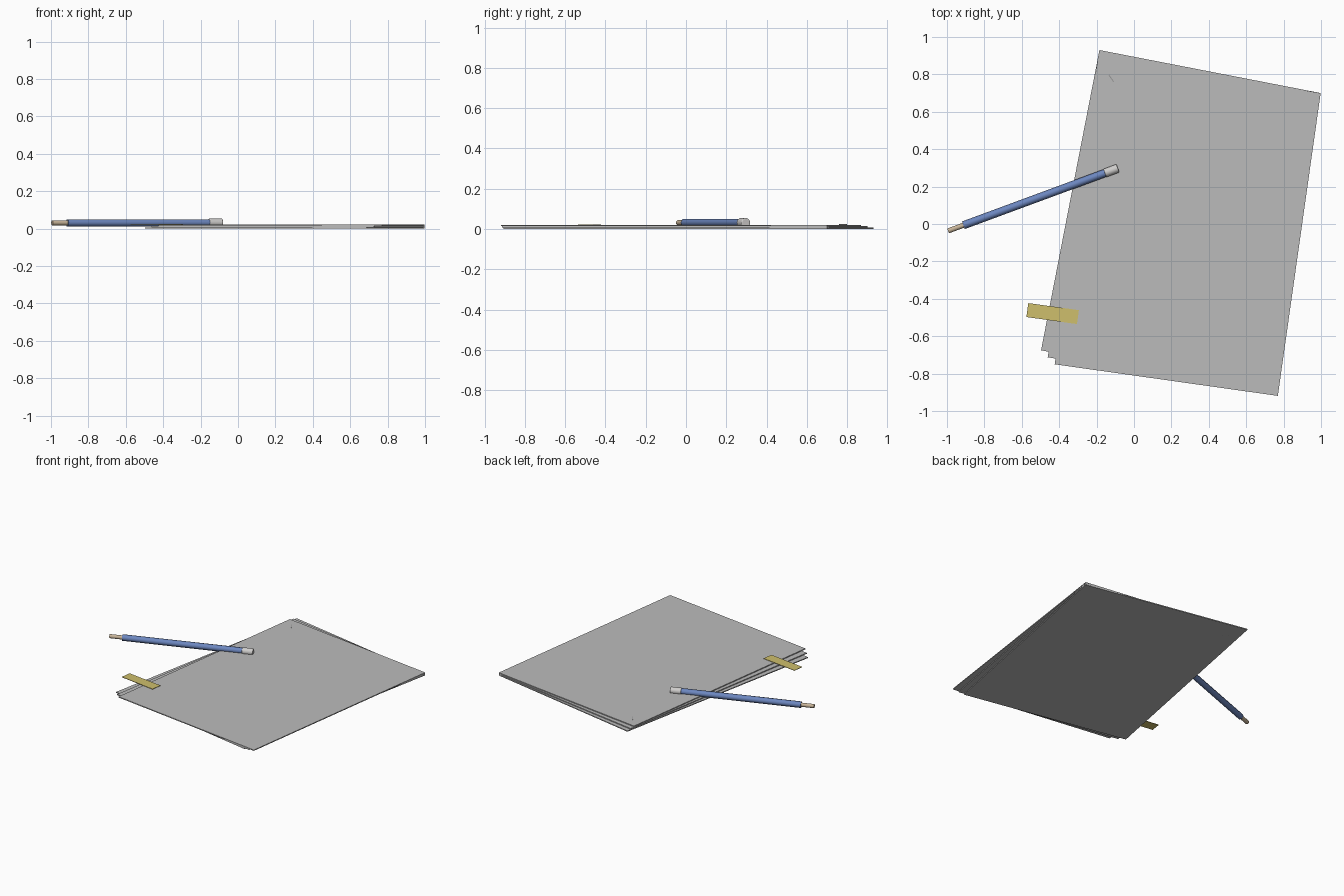
import bpy
from math import radians, pi
from mathutils import Matrix, Vector

cube = bpy.data.objects.get("Cube")
if cube:
    bpy.data.objects.remove(cube, do_unlink=True)


def material(name, rgb):
    m = bpy.data.materials.new(name)
    m.use_nodes = True
    m.diffuse_color = (*rgb, 1)
    m.node_tree.nodes["Principled BSDF"].inputs["Base Color"].default_value = (*rgb, 1)
    return m


paper = material("paper grey", (0.5, 0.5, 0.5))
steel = material("staple steel", (0.3, 0.3, 0.3))
yellow = material("tape yellow", (0.62, 0.52, 0.15))
blue = material("pencil blue", (0.15, 0.24, 0.52))
wood = material("bare wood", (0.58, 0.46, 0.32))
rubber = material("eraser grey", (0.62, 0.61, 0.6))


def box(name, size, centre, angle, mat):
    """Box turned about its own vertical axis."""
    bpy.ops.mesh.primitive_cube_add(size=1)
    ob = bpy.context.object
    ob.name = name
    ob.data.transform(Matrix.Diagonal((*size, 1)))
    ob.data.materials.append(mat)
    ob.location = centre
    ob.rotation_euler.z = angle
    return ob


# Three sheets fanned about their shared far corner
WIDTH, HEIGHT, THICK = 1.205, 1.635, 0.0072
corner = Vector((0.998, 0.70, 0))
for i, turn in enumerate((-11.0, -9.55, -8.05)):
    a = radians(turn)
    centre = corner + Matrix.Rotation(a, 3, "Z") @ Vector((-WIDTH / 2, -HEIGHT / 2, 0))
    centre.z = THICK * (i + 0.5)
    box(f"sheet_{i + 1}", (WIDTH, HEIGHT, THICK * 0.9), centre, a, paper)

# Staple through the corner of the stack
staple_angle = radians(125)
staple_at = Vector((-0.122, 0.779, 0.023))
box("staple_bridge", (0.045, 0.005, 0.004), staple_at, staple_angle, steel)
for side, name in ((-1, "staple_leg_front"), (1, "staple_leg_back")):
    spot = staple_at + Matrix.Rotation(staple_angle, 3, "Z") @ Vector((side * 0.02, 0, 0))
    spot.z = 0.012
    box(name, (0.005, 0.005, 0.024), spot, staple_angle, steel)

# Strip of tape overhanging the left edge
box("tape_strip", (0.273, 0.075, 0.003), (-0.435, -0.479, 0.0245), radians(-7.9), yellow)

# Pencil: coaxial pieces along one line
tip = Vector((-0.994, -0.037, 0.0315))
end = Vector((-0.086, 0.298, 0.0315))
axis = end - tip


def pencil_piece(name, start, stop, radius, sides, mat, bevel=0):
    bpy.ops.mesh.primitive_cylinder_add(vertices=sides, radius=radius,
                                        depth=(stop - start) * axis.length)
    ob = bpy.context.object
    ob.name = name
    # Spin before tilting so that hexagon flats face up and down
    if sides == 6:
        ob.data.transform(Matrix.Rotation(pi / 6, 4, "Z"))
    ob.data.transform(Matrix.Rotation(pi / 2, 4, "Y"))
    if sides == 6:
        ob.data.transform(Matrix.Rotation(pi / 6, 4, "X")
                          if abs(max(v.co.z for v in ob.data.vertices) - radius) < 1e-4
                          else Matrix.Identity(4))
    ob.rotation_euler.z = axis.to_track_quat("X", "Z").to_euler().z
    ob.location = tip + axis * (start + stop) / 2
    ob.data.materials.append(mat)
    if bevel:
        mod = ob.modifiers.new("rounded_rim", "BEVEL")
        mod.width = bevel
        mod.segments = 3
        mod.limit_method = "ANGLE"
        mod.angle_limit = radians(50)
    bpy.ops.object.shade_smooth_by_angle(angle=radians(65))
    return ob


pencil_piece("pencil_barrel", 0.09, 0.925, 0.0215, 6, blue)
pencil_piece("pencil_tip", 0, 0.092, 0.0135, 16, wood)
pencil_piece("pencil_eraser", 0.923, 1, 0.0235, 20, rubber, 0.005)
